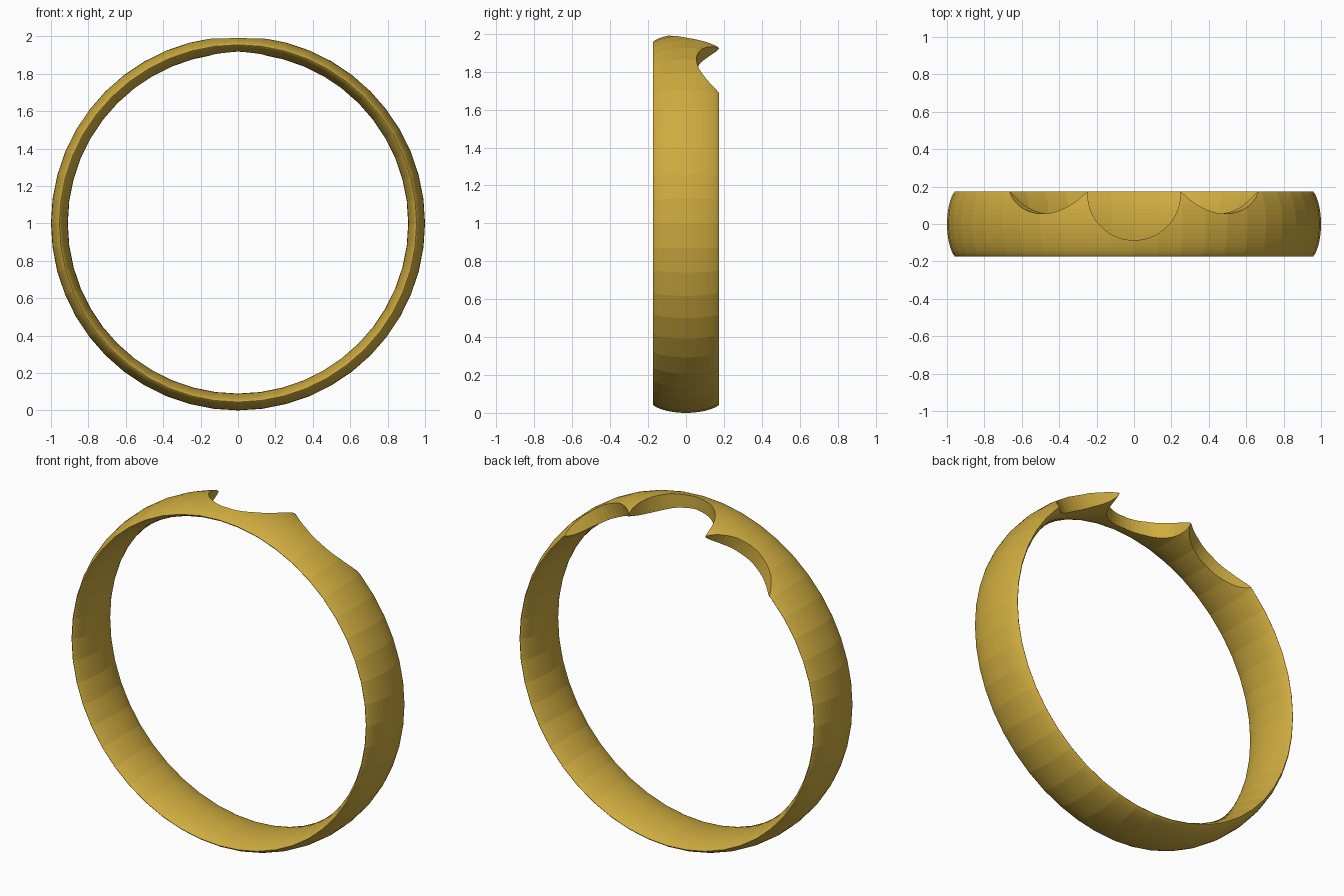
import bpy
import bmesh
import math

cube = bpy.data.objects.get("Cube")
if cube:
    bpy.data.objects.remove(cube, do_unlink=True)

gold = bpy.data.materials.new("gold")
gold.use_nodes = True
gold.diffuse_color = (0.62, 0.41, 0.05, 1)
gold.node_tree.nodes["Principled BSDF"].inputs["Base Color"].default_value = (0.62, 0.41, 0.05, 1)

SEGMENTS = 48
HALF_WIDTH = 0.175
MID_RADIUS = 0.955
HALF_THICK = 0.045


def make_object(name, bm):
    bmesh.ops.recalc_face_normals(bm, faces=bm.faces)
    mesh = bpy.data.meshes.new(name)
    bm.to_mesh(mesh)
    bm.free()
    mesh.materials.append(gold)
    obj = bpy.data.objects.new(name, mesh)
    bpy.context.collection.objects.link(obj)
    return obj


def band_profile(steps=20):
    """Closed lens section with softly rounded rims, as (y, radius)."""
    points = []
    for i in range(2 * steps):
        a = math.pi * i / steps
        bulge = math.copysign(abs(math.sin(a)) ** 1.4, math.sin(a))
        points.append((HALF_WIDTH * math.cos(a), MID_RADIUS + HALF_THICK * bulge))
    return points


# Ring band: the section swept around the y axis
bm = bmesh.new()
rings = []
for s in range(SEGMENTS):
    t = 2 * math.pi * s / SEGMENTS
    rings.append([bm.verts.new((r * math.sin(t), y, 1 + r * math.cos(t)))
                  for y, r in band_profile()])
count = len(rings[0])
for s in range(SEGMENTS):
    here, after = rings[s], rings[(s + 1) % SEGMENTS]
    for i in range(count):
        j = (i + 1) % count
        bm.faces.new((here[i], here[j], after[j], after[i]))
band = make_object("ring_band", bm)


# Scallops: round cutters pointing outward from the ring centre
def scallop(name, angle, radius, deepest):
    bm = bmesh.new()
    bmesh.ops.create_cone(bm, cap_ends=True, segments=64, radius1=radius,
                          radius2=radius, depth=0.6)
    cutter = make_object(name, bm)
    cutter.location = (0.95 * math.sin(angle), deepest + radius, 1 + 0.95 * math.cos(angle))
    cutter.rotation_euler = (0, angle, 0)
    cutter.hide_render = True
    cutter.hide_viewport = True
    cut = band.modifiers.new(name, 'BOOLEAN')
    cut.operation = 'DIFFERENCE'
    cut.solver = 'EXACT'
    cut.object = cutter
    return cutter


side = math.radians(29.5)
cutters = [scallop("middle_scallop_cutter", 0, 0.248, -0.087),
           scallop("left_scallop_cutter", side, 0.30, 0.055),
           scallop("right_scallop_cutter", -side, 0.30, 0.055)]

# Bake the cuts and drop the cutters
bpy.context.view_layer.update()
evaluated = band.evaluated_get(bpy.context.evaluated_depsgraph_get())
finished = bpy.data.meshes.new_from_object(evaluated)
band.modifiers.clear()
band.data = finished
for cutter in cutters:
    bpy.data.objects.remove(cutter, do_unlink=True)
